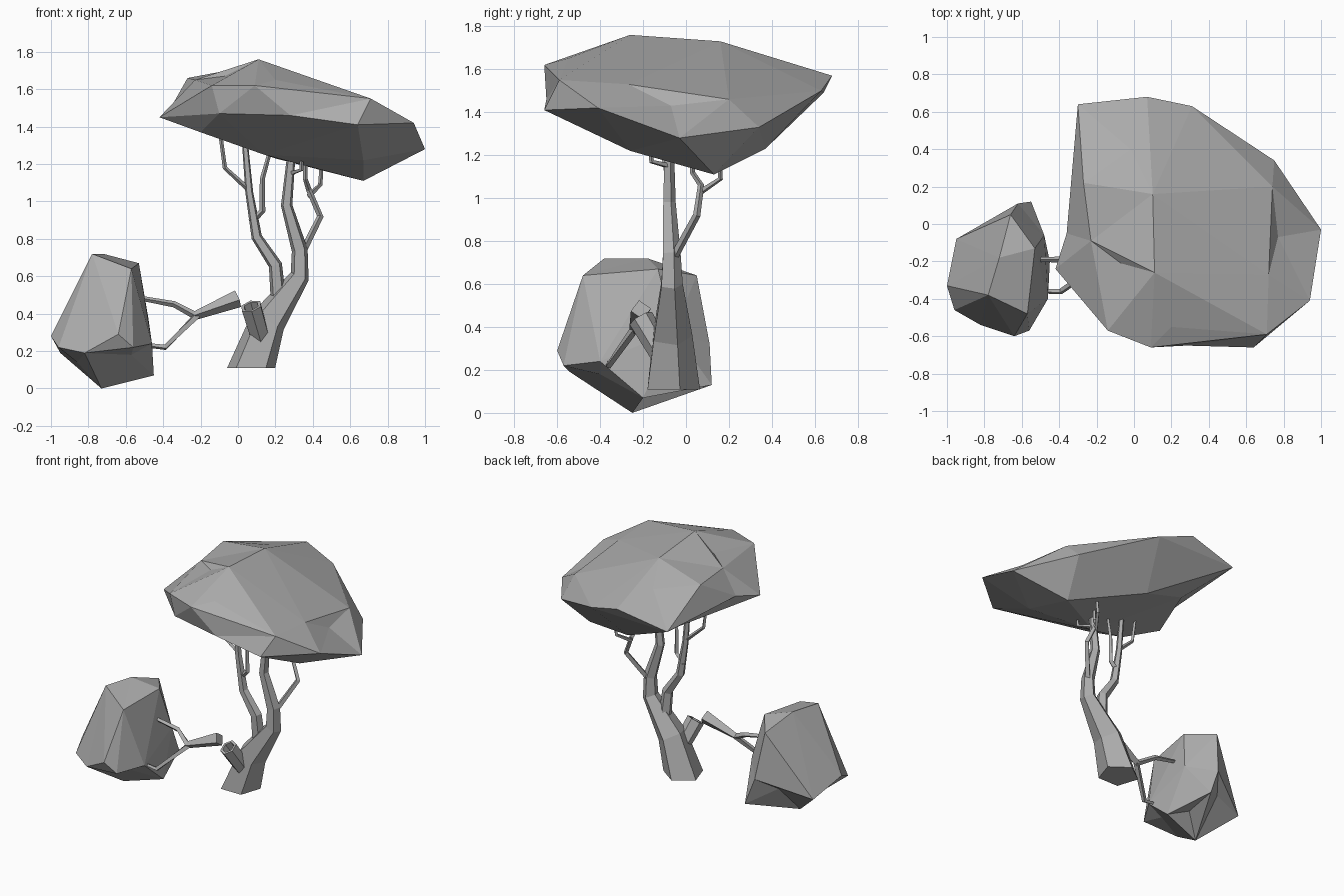
import bpy
import bmesh
from mathutils import Vector

default_cube = bpy.data.objects.get("Cube")
if default_cube:
    bpy.data.objects.remove(default_cube, do_unlink=True)

# One plain grey for the whole model
GREY = (0.42, 0.42, 0.42, 1)
grey = bpy.data.materials.new("plain grey")
grey.use_nodes = True
grey.diffuse_color = GREY
grey.node_tree.nodes["Principled BSDF"].inputs["Base Color"].default_value = GREY


def finish(bm, name):
    """Turn a bmesh into a flat-shaded object with outward normals."""
    bmesh.ops.recalc_face_normals(bm, faces=bm.faces[:])
    mesh = bpy.data.meshes.new(name)
    bm.to_mesh(mesh)
    bm.free()
    mesh.materials.append(grey)
    obj = bpy.data.objects.new(name, mesh)
    bpy.context.scene.collection.objects.link(obj)
    return obj


def faceted_foliage(name, centre, radii, points, roundness):
    """Wrap facets round the points; connectivity comes from a rounded hull,
    so slightly sunken points stay part of the surface."""
    bm = bmesh.new()
    targets = {}
    for point in points:
        offset = Vector(point) - Vector(centre)
        scaled = Vector([value / radius for value, radius in zip(offset, radii)])
        vert = bm.verts.new(scaled.lerp(scaled.normalized(), roundness))
        targets[vert] = Vector(point)
    bmesh.ops.convex_hull(bm, input=bm.verts[:])
    for vert in bm.verts[:]:
        if vert.link_faces:
            vert.co = targets[vert]
        else:
            bm.verts.remove(vert)
    return finish(bm, name)


def limb(name, path, widths, sides=4, level_start=False, hollow=False):
    """Skin a faceted tube along a path, with one radius for each point."""
    bm = bmesh.new()
    path = [Vector(point) for point in path]
    last = len(path) - 1
    rings = []
    for i, (point, radius) in enumerate(zip(path, widths)):
        before = path[max(i - 1, 0)]
        after = path[min(i + 1, last)]
        direction = (after - before).normalized()
        if level_start and i == 0:
            direction = Vector((0, 0, 1))
        ring = bmesh.ops.create_circle(bm, segments=sides, radius=radius)["verts"]
        turn = Vector((0, 0, 1)).rotation_difference(direction)
        for vert in ring:
            vert.co = point + turn @ vert.co
        rings.append(ring)
    for low, high in zip(rings, rings[1:]):
        for j in range(sides):
            k = (j + 1) % sides
            bm.faces.new((low[j], low[k], high[k], high[j]))
    bm.faces.new(rings[0][::-1])
    cap = bm.faces.new(rings[-1])
    bmesh.ops.recalc_face_normals(bm, faces=bm.faces[:])
    if hollow:
        # inset the end for a rim, then inset again and sink the floor
        rim = widths[-1] * 0.3
        bmesh.ops.inset_region(bm, faces=[cap], thickness=rim)
        bmesh.ops.inset_region(bm, faces=[cap], thickness=rim * 0.1)
        sink = (path[-2] - path[-1]).normalized() * widths[-1]
        for vert in cap.verts:
            vert.co += sink
    return finish(bm, name)


# Wide, tilted main canopy
faceted_foliage("main_canopy", (0.3, 0, 1.42), (0.7, 0.67, 0.33), [
    # outer rim
    (-0.3, 0.64, 1.49), (0.07, 0.68, 1.57), (0.31, 0.63, 1.5),
    (0.75, 0.34, 1.33), (1, -0.03, 1.28), (0.94, -0.41, 1.42),
    (0.71, -0.59, 1.55), (0.64, -0.66, 1.41), (0.09, -0.66, 1.62),
    (0.28, -0.65, 1.46), (-0.14, -0.57, 1.62), (-0.1, -0.57, 1.47),
    (-0.42, -0.24, 1.45), (-0.36, -0.05, 1.5),
    # crown
    (0.11, -0.26, 1.76), (0.1, 0.16, 1.73), (-0.02, 0.4, 1.63),
    (-0.07, -0.21, 1.67), (-0.23, -0.09, 1.65), (-0.27, 0.22, 1.66),
    (0.72, -0.27, 1.53), (0.74, 0.2, 1.46), (0.77, -0.07, 1.43),
    (0.2, -0.55, 1.65),
    # underside
    (0.67, 0.13, 1.11), (0.67, -0.26, 1.22), (0.14, -0.25, 1.25),
    (0.2, 0.37, 1.23), (-0.2, -0.35, 1.37), (-0.15, 0.3, 1.36),
], roundness=0.65)

# Small foliage clump on the broken branch
faceted_foliage("fallen_foliage", (-0.7, -0.24, 0.36), (0.3, 0.36, 0.36), [
    # top
    (-0.78, -0.38, 0.72), (-0.72, -0.18, 0.72), (-0.66, 0.05, 0.64),
    (-0.57, -0.48, 0.64), (-0.53, -0.13, 0.67),
    # waist
    (-1, -0.33, 0.28), (-0.62, 0.11, 0.32), (-0.64, -0.6, 0.29),
    (-0.96, -0.46, 0.22), (-0.48, -0.06, 0.38),
    (-0.46, -0.4, 0.24), (-0.56, -0.57, 0.22),
    # ragged bottom
    (-0.95, -0.08, 0.19), (-0.55, 0.12, 0.13), (-0.45, -0.2, 0.07),
    (-0.73, -0.25, 0), (-0.86, -0.3, 0.14), (-0.82, -0.54, 0.19),
    (-0.61, -0.17, 0.14), (-0.57, -0.4, 0.18), (-0.72, -0.02, 0.23),
], roundness=0.85)

# Main trunk and the second stem that forks from it
limb("main_trunk", [
    (0.07, -0.07, 0.11), (0.16, -0.07, 0.36), (0.33, -0.07, 0.6),
    (0.33, -0.07, 0.74), (0.26, -0.08, 0.98), (0.29, -0.08, 1.3),
], (0.135, 0.1, 0.055, 0.045, 0.032, 0.022), sides=5, level_start=True)
limb("second_stem", [
    (0.22, -0.07, 0.43), (0.2, -0.08, 0.66), (0.1, -0.08, 0.81),
    (0.06, -0.08, 1.05), (0.03, -0.08, 1.4),
], (0.045, 0.038, 0.03, 0.022, 0.015), sides=5)

# Thin twigs reaching into the canopy
twigs = {
    "left_twig": [(0.33, -0.07, 0.7), (0.44, 0.05, 0.92), (0.38, 0.07, 1.06), (0.36, 0.03, 1.12), (0.36, 0.03, 1.3)],
    "left_twig_fork": [(0.38, 0.07, 1.03), (0.44, 0.16, 1.09), (0.45, 0.16, 1.25)],
    "middle_twig": [(0.07, -0.08, 0.89), (0.13, -0.08, 0.95), (0.13, -0.08, 1.12), (0.18, -0.06, 1.3)],
    "right_twig": [(0.05, -0.08, 1.07), (-0.07, -0.1, 1.18), (-0.1, -0.1, 1.4)],
    "short_twig": [(0.28, -0.08, 1.15), (0.34, -0.16, 1.17), (0.34, -0.17, 1.28)],
}
for twig_name, twig_path in twigs.items():
    thick = 0.02 if len(twig_path) > 3 else 0.014
    count = len(twig_path)
    limb(twig_name, twig_path, [thick + (0.01 - thick) * i / (count - 1) for i in range(count)])

# Hollow stub left on the trunk
limb("snapped_stub", [(0.12, -0.11, 0.27), (0.07, -0.21, 0.44)],
     (0.055, 0.06), sides=6, hollow=True)

# Broken branch carrying the small foliage clump
limb("broken_branch", [
    (0, -0.21, 0.48), (-0.23, -0.24, 0.39), (-0.34, -0.19, 0.45), (-0.56, -0.19, 0.49),
], (0.048, 0.024, 0.017, 0.012))
limb("broken_branch_fork", [
    (-0.22, -0.24, 0.39), (-0.39, -0.36, 0.22), (-0.56, -0.36, 0.24),
], (0.02, 0.016, 0.012))
